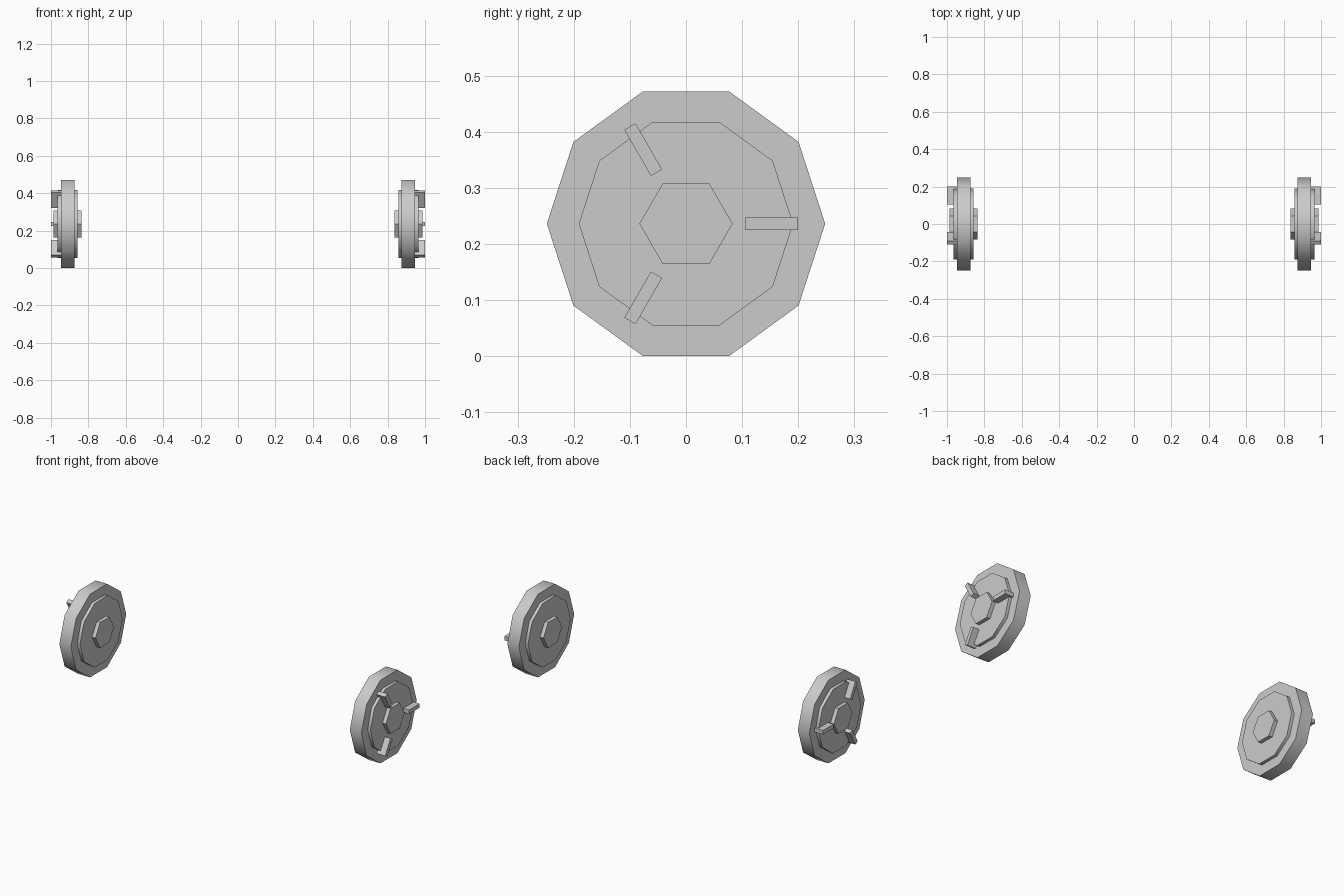
import bpy, math

if "Cube" in bpy.data.objects:
    bpy.data.objects.remove(bpy.data.objects["Cube"])

AXLE_Z = 0.236   # wheel centre height
MID_X = 0.911    # middle of the tyre width


def disc(name, side, sides, radius, width, smooth=False):
    """Prism lying along x with a corner pointing towards +y."""
    bpy.ops.mesh.primitive_cylinder_add(vertices=sides, radius=radius, depth=width)
    ob = bpy.context.object
    ob.name = name
    for v in ob.data.vertices:
        x, y, z = v.co
        v.co = (z, y, -x)          # turn the axis from z to x
    ob.location = (side * MID_X, 0, AXLE_Z)
    if smooth:
        bpy.ops.object.shade_smooth_by_angle(angle=math.radians(40))
    return ob


def lug(name, side, angle):
    """Radial bar standing out from the outer face of the rim."""
    x0, x1, r0, r1, w = 0.947, 1.0, 0.105, 0.20, 0.023
    bpy.ops.mesh.primitive_cube_add(size=1)
    ob = bpy.context.object
    ob.name = name
    for v in ob.data.vertices:
        v.co = (v.co.x * (x1 - x0), v.co.y * (r1 - r0) + (r0 + r1) / 2, v.co.z * w)
    ob.location = (side * (x0 + x1) / 2, 0, AXLE_Z)
    ob.rotation_euler = (angle, 0, 0)


for side, label in ((1, "right"), (-1, "left")):
    # stacked tyre, rim and hub
    disc(f"{label}_tyre", side, 10, 0.248, 0.072, smooth=True)
    disc(f"{label}_rim", side, 10, 0.191, 0.107, smooth=True)
    disc(f"{label}_hub", side, 6, 0.083, 0.15)
    # three bars around the hub
    for i in range(3):
        lug(f"{label}_rim_bar_{i + 1}", side, math.radians(120 * i))
